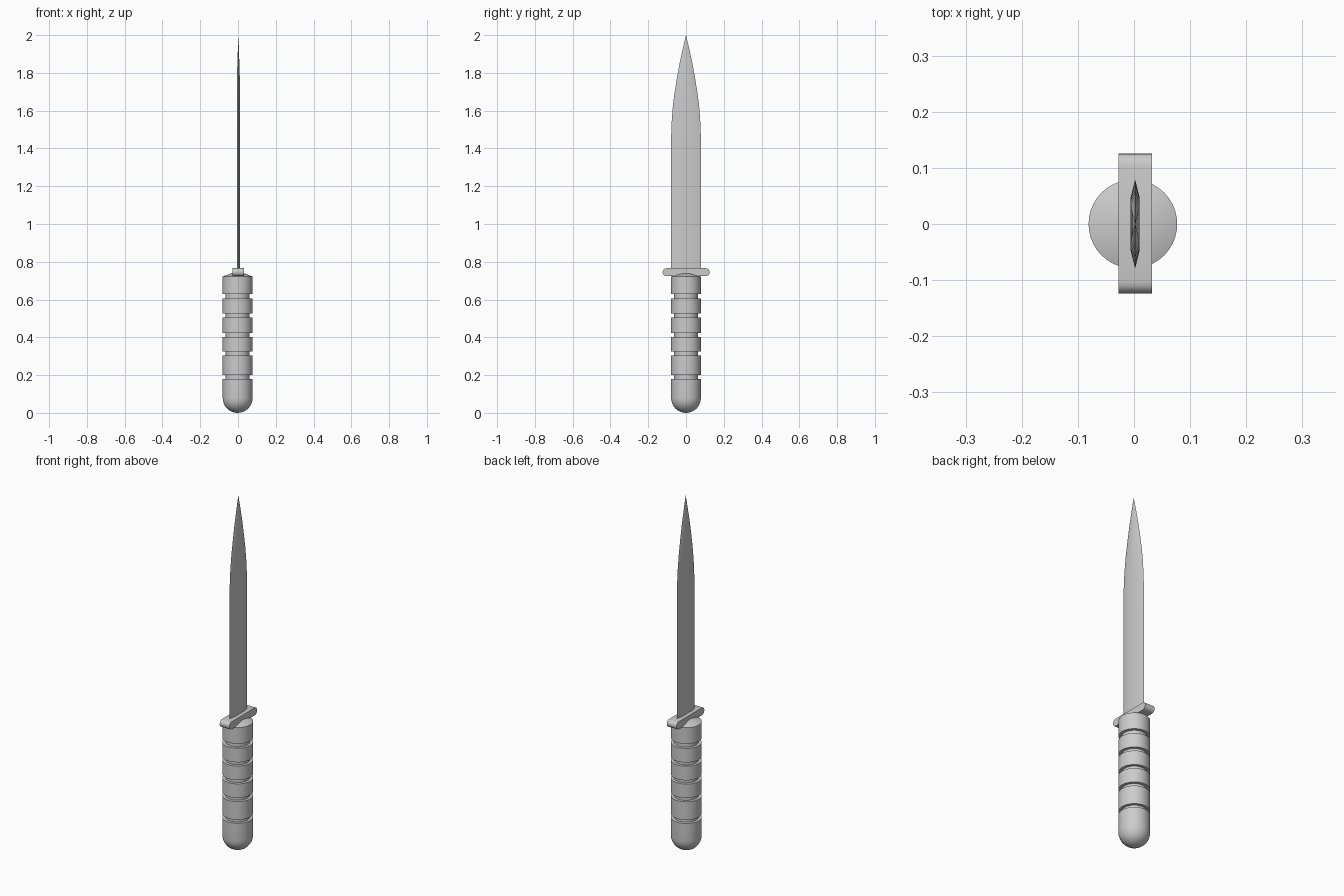
import bpy, bmesh
from math import sin, cos, pi

cube = bpy.data.objects.get("Cube")
if cube:
    bpy.data.objects.remove(cube, do_unlink=True)

grey = bpy.data.materials.new("grey metal")
grey.use_nodes = True
grey.diffuse_color = (0.6, 0.6, 0.6, 1)
grey.node_tree.nodes["Principled BSDF"].inputs["Base Color"].default_value = (0.6, 0.6, 0.6, 1)


def loft(name, rings):
    """Bridge equal-sized rings of points; a one-point ring closes to a tip."""
    bm = bmesh.new()
    rows = [[bm.verts.new(p) for p in ring] for ring in rings]
    for a, b in zip(rows, rows[1:]):
        n = max(len(a), len(b))
        for i in range(n):
            j = (i + 1) % n
            if len(a) == 1:
                bm.faces.new((a[0], b[j], b[i]))
            elif len(b) == 1:
                bm.faces.new((a[i], a[j], b[0]))
            else:
                bm.faces.new((a[i], a[j], b[j], b[i]))
    for row in (rows[0], rows[-1]):
        if len(row) > 2:
            bm.faces.new(row)
    bmesh.ops.recalc_face_normals(bm, faces=bm.faces[:])
    mesh = bpy.data.meshes.new(name)
    bm.to_mesh(mesh)
    bm.free()
    mesh.materials.append(grey)
    obj = bpy.data.objects.new(name, mesh)
    bpy.context.collection.objects.link(obj)
    bpy.ops.object.select_all(action='DESELECT')
    obj.select_set(True)
    bpy.context.view_layer.objects.active = obj
    bpy.ops.object.shade_smooth_by_angle(angle=pi / 6)
    return obj


# Handle: domed pommel, grooved grip and shallow conical top
R, CORE, SIDES = 0.079, 0.063, 40
profile = [(0, 0)]
profile += [(R * sin(a), R * (1 - cos(a))) for a in [pi / 2 * k / 8 for k in range(1, 9)]]
for low, high in [(0.18, 0.2), (0.303, 0.324), (0.403, 0.424), (0.504, 0.525), (0.605, 0.63)]:
    profile += [(R, low), (CORE, low), (CORE, high), (R, high)]
profile += [(R, 0.722), (0, 0.752)]


def circle(r, z):
    if r == 0:
        return [(-0.002, 0, z)]
    angles = [2 * pi * i / SIDES for i in range(SIDES)]
    return [(r * cos(a) - 0.002, r * sin(a), z) for a in angles]


loft("handle", [circle(r, z) for r, z in profile])

# Crossguard: bar with rounded ends
outline = []
for side in (1, -1):
    for k in range(9):
        a = -pi / 2 + pi * k / 8
        outline.append((side * (0.104 + 0.021 * cos(a)), 0.745 + side * 0.021 * sin(a)))
loft("crossguard", [[(x, y + 0.001, z) for y, z in outline] for x in (-0.028, 0.032)])

# Blade: six-sided section with flat centre and bevelled edges, tapering to a point
FLAT, THICK, MID = 0.047, 0.008, 0.002
sections = [(0.75, 0.079), (1.45, 0.079), (1.53, 0.0765), (1.61, 0.071), (1.69, 0.0615),
            (1.77, 0.0485), (1.85, 0.034), (1.93, 0.0165)]
rings = []
for z, w in sections:
    f = min(FLAT, w * 0.6)
    t = THICK * min(1, w / 0.05)
    rings.append([(MID, w, z), (MID - t, f, z), (MID - t, -f, z),
                  (MID, -w, z), (MID + t, -f, z), (MID + t, f, z)])
rings.append([(MID, 0, 2)])
loft("blade", rings)
